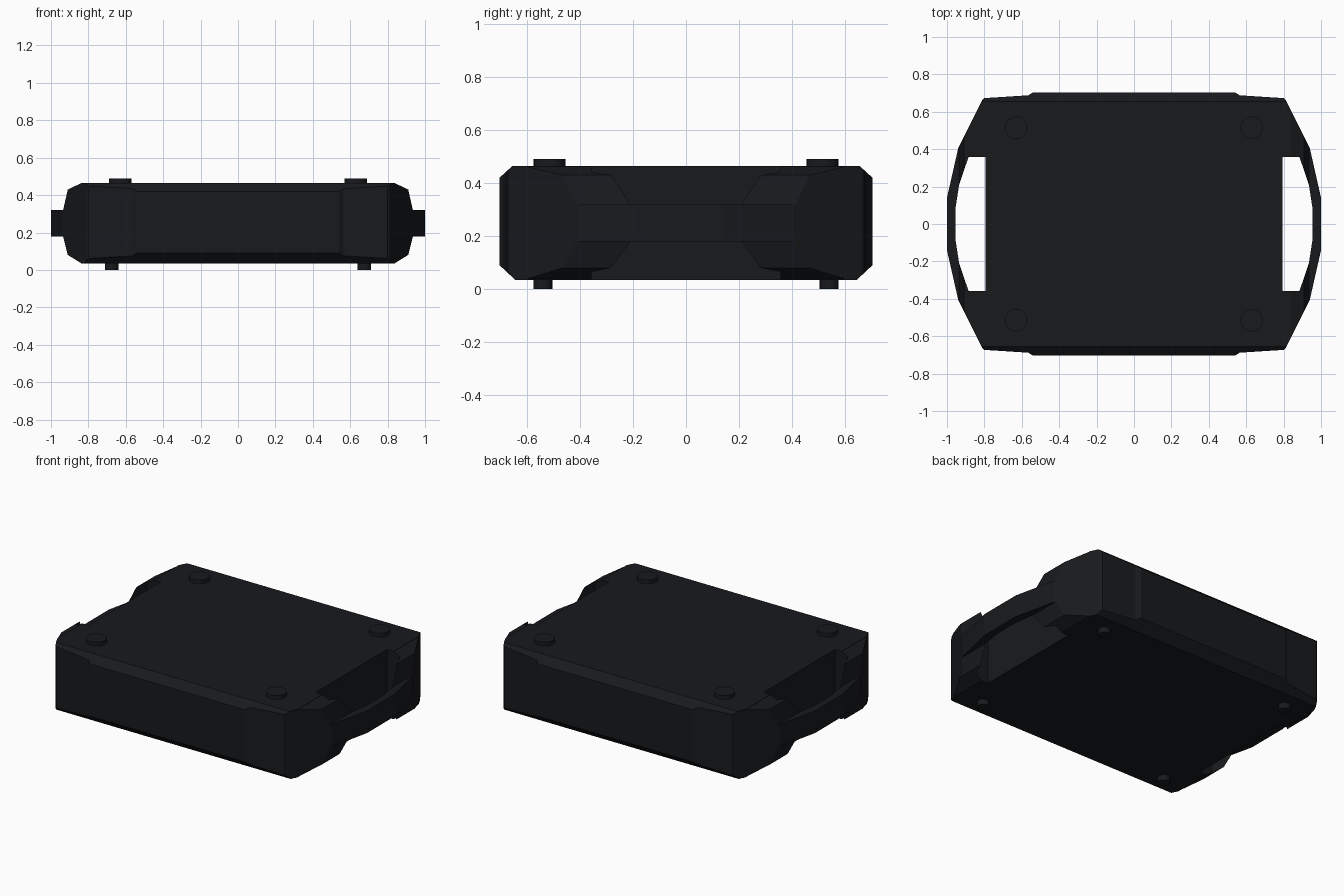
import bpy, bmesh
from mathutils import Vector

if "Cube" in bpy.data.objects:
    bpy.data.objects.remove(bpy.data.objects["Cube"])

mat = bpy.data.materials.new("dark_plastic")
mat.diffuse_color = (0.009, 0.010, 0.012, 1)
mat.use_nodes = True
mat.node_tree.nodes["Principled BSDF"].inputs["Base Color"].default_value = mat.diffuse_color


def prism(name, pts, axis, lo, hi):
    """Extrude a closed 2D outline along one axis."""
    def place(a, b, t):
        return {"x": (t, a, b), "y": (a, t, b), "z": (a, b, t)}[axis]
    bm = bmesh.new()
    face = bm.faces.new([bm.verts.new(place(a, b, lo)) for a, b in pts])
    ext = bmesh.ops.extrude_face_region(bm, geom=[face])
    verts = [v for v in ext["geom"] if isinstance(v, bmesh.types.BMVert)]
    d = Vector(place(0, 0, hi - lo))
    bmesh.ops.translate(bm, verts=verts, vec=d)
    bmesh.ops.recalc_face_normals(bm, faces=bm.faces)
    mesh = bpy.data.meshes.new(name)
    bm.to_mesh(mesh)
    bm.free()
    ob = bpy.data.objects.new(name, mesh)
    bpy.context.collection.objects.link(ob)
    mesh.materials.append(mat)
    return ob


def boolean(target, cutter, op):
    m = target.modifiers.new(op.lower(), "BOOLEAN")
    m.object, m.operation, m.solver = cutter, op, "EXACT"
    bpy.context.view_layer.objects.active = target
    bpy.ops.object.modifier_apply(modifier=m.name)
    bpy.data.objects.remove(cutter)


def mirrored(half):
    """Complete a half outline by mirroring its first coordinate."""
    return half + [(-a, b) for a, b in reversed(half)]


# Case body: plan outline trimmed by the end and side profiles
quarter = [(1.0, 0.14), (0.94, 0.405), (0.81, 0.665), (0.80, 0.673),
           (0.565, 0.688), (0.54, 0.704)]
right_half = [(a, -b) for a, b in reversed(quarter)] + quarter
body = prism("case_body", mirrored(right_half), "z", 0.0, 0.5)

side_profile = mirrored([(0.645, 0.035), (0.72, 0.105), (0.72, 0.408), (0.655, 0.465)])
side_profile = mirrored([(0.645, 0.035), (0.704, 0.09), (0.75, 0.09),
                         (0.75, 0.42), (0.704, 0.42), (0.655, 0.465)])
boolean(body, prism("side_trim", side_profile, "x", -1.2, 1.2), "INTERSECT")

end_profile = mirrored([(0.84, 0.035 - 0.02), (0.84, 0.037), (0.91, 0.08), (0.935, 0.18),
                        (1.1, 0.18), (1.1, 0.32), (0.935, 0.32), (0.91, 0.43),
                        (0.84, 0.463), (0.84, 0.48)])
boolean(body, prism("end_trim", end_profile, "y", -0.9, 0.9), "INTERSECT")

# Grip openings behind the side handles
for s in (-1, 1):
    opening = [(s * a, b) for a, b in
               [(0.793, -0.357), (0.885, -0.357), (0.935, -0.21), (0.955, -0.08),
                (0.955, 0.08), (0.935, 0.21), (0.885, 0.357), (0.793, 0.357)]]
    boolean(body, prism("grip_opening", opening, "z", -0.1, 0.6), "DIFFERENCE")


# Round stacking pads on top and feet below
def disc(name, x, y, r, z0, z1, sides):
    bpy.ops.mesh.primitive_cylinder_add(vertices=sides, radius=r, depth=z1 - z0,
                                        location=(x, y, (z0 + z1) / 2))
    ob = bpy.context.object
    ob.name = name
    ob.data.materials.append(mat)
    bpy.ops.object.shade_smooth_by_angle()


for sx in (-1, 1):
    for sy in (-1, 1):
        disc("top_pad", sx * 0.63, sy * 0.515, 0.06, 0.455, 0.49, 24)
        disc("foot", sx * 0.675, sy * 0.54, 0.036, 0.0, 0.05, 16)
